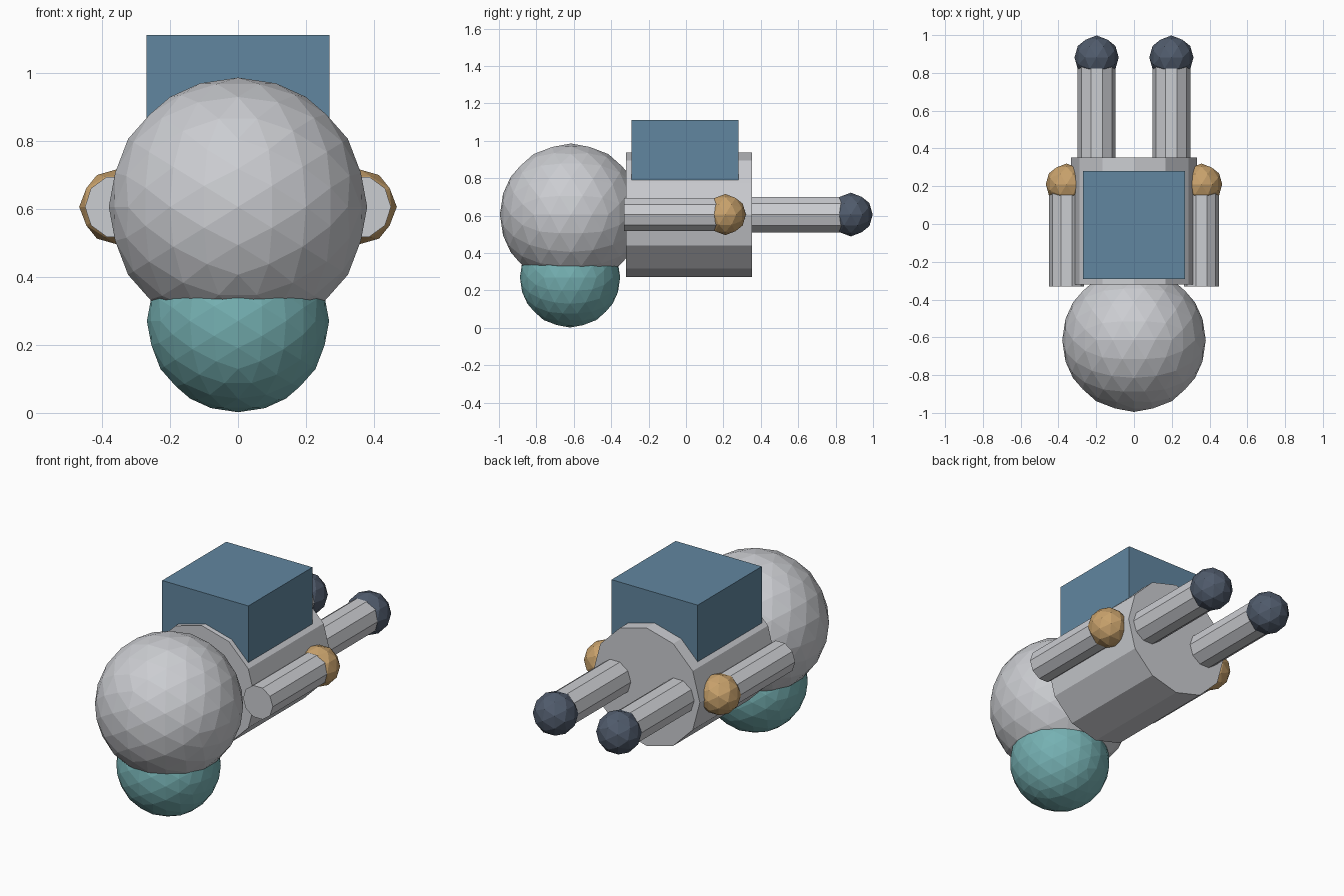
import bpy
import math

cube = bpy.data.objects.get("Cube")
if cube:
    bpy.data.objects.remove(cube, do_unlink=True)


def make_material(name, rgb):
    mat = bpy.data.materials.new(name)
    mat.use_nodes = True
    color = (*rgb, 1.0)
    mat.diffuse_color = color
    mat.node_tree.nodes["Principled BSDF"].inputs["Base Color"].default_value = color
    return mat


suit_grey = make_material("suit_grey", (0.60, 0.61, 0.64))
visor_teal = make_material("visor_teal", (0.18, 0.44, 0.45))
pack_blue = make_material("pack_blue", (0.12, 0.24, 0.35))
glove_tan = make_material("glove_tan", (0.58, 0.36, 0.15))
boot_slate = make_material("boot_slate", (0.08, 0.105, 0.15))

CENTER_Z = 0.606
# Tilt that lines the facet sphere's edges up with the main axes
FACET_TILT = -math.atan(2) / 2


def finish(name, mat):
    obj = bpy.context.object
    obj.name = obj.data.name = name
    obj.data.materials.append(mat)
    return obj


def ball(name, location, radius, detail, mat):
    bpy.ops.mesh.primitive_ico_sphere_add(
        subdivisions=detail, radius=radius, location=location,
        rotation=(0, FACET_TILT, 0))
    return finish(name, mat)


def tube(name, x, y_start, y_end, radius, sides, mat):
    # Cylinder lying along y, with a corner pointing to each side
    bpy.ops.mesh.primitive_cylinder_add(
        vertices=sides, radius=radius, depth=y_end - y_start,
        location=(x, (y_start + y_end) / 2, CENTER_Z),
        rotation=(math.pi / 2, math.pi / 2, 0))
    return finish(name, mat)


# Head and face visor
ball("head", (0, -0.615, CENTER_Z), 0.38, 3, suit_grey)
ball("visor", (0, -0.62, 0.27), 0.268, 3, visor_teal)

# Torso
tube("torso", 0, -0.32, 0.352, 0.333, 12, suit_grey)

# Backpack
bpy.ops.mesh.primitive_cube_add(size=1, location=(0, -0.006, 0.952))
backpack = finish("backpack", pack_blue)
backpack.scale = (0.538, 0.572, 0.32)

# Limbs, mirrored left and right
for side, sign in (("left", 1), ("right", -1)):
    tube(side + "_arm", sign * 0.357, -0.332, 0.21, 0.093, 10, suit_grey)
    ball(side + "_glove", (sign * 0.357, 0.21, CENTER_Z), 0.11, 2, glove_tan)
    tube(side + "_leg", sign * 0.198, 0.25, 0.88, 0.1, 10, suit_grey)
    ball(side + "_boot", (sign * 0.198, 0.881, CENTER_Z), 0.117, 2, boot_slate)
